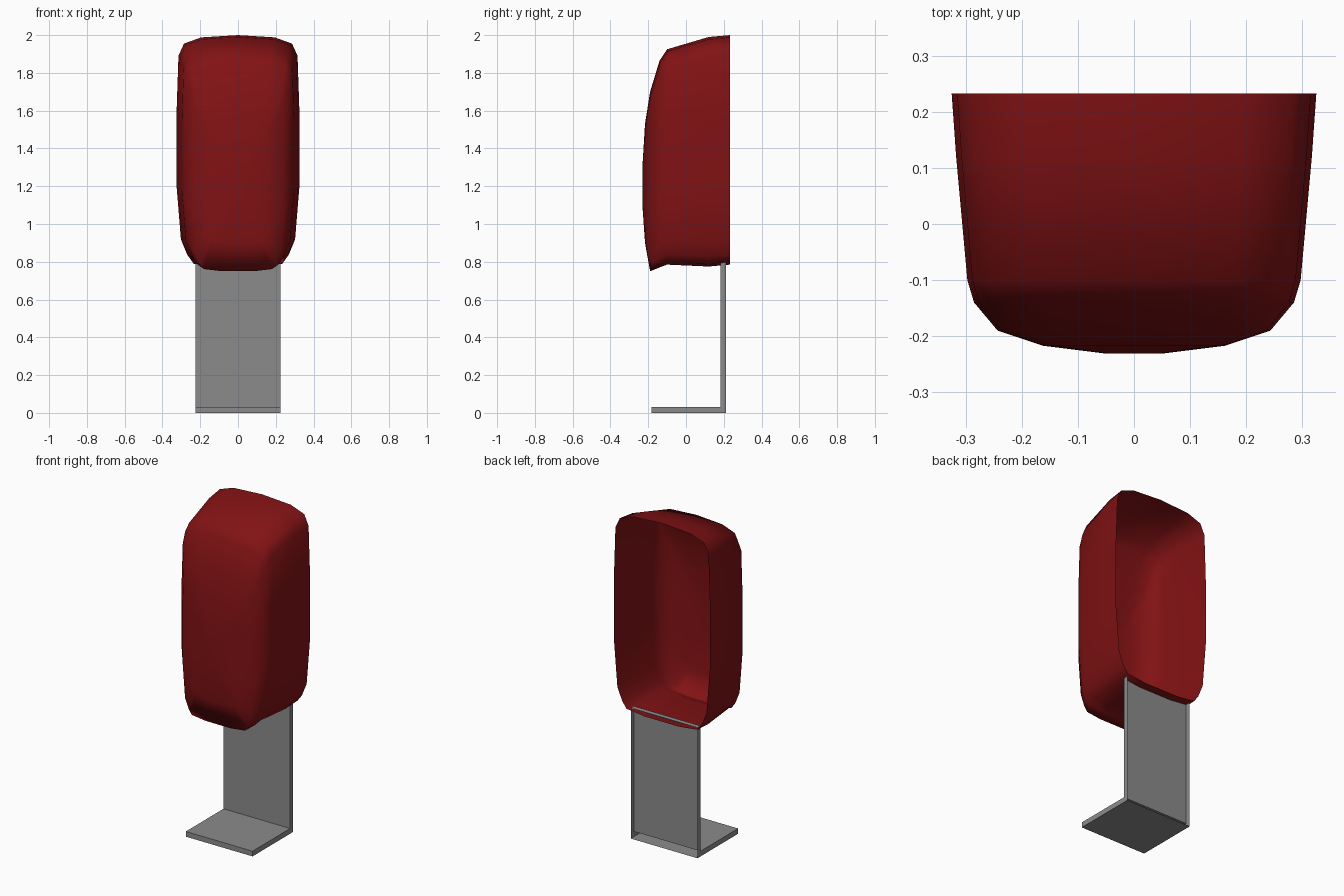
import bpy
import bmesh

cube = bpy.data.objects.get("Cube")
if cube:
    bpy.data.objects.remove(cube, do_unlink=True)


def material(name, rgb):
    m = bpy.data.materials.new(name)
    m.use_nodes = True
    m.diffuse_color = (*rgb, 1)
    m.node_tree.nodes["Principled BSDF"].inputs["Base Color"].default_value = (*rgb, 1)
    return m


def make_object(name, bm, mat, smooth):
    bmesh.ops.recalc_face_normals(bm, faces=bm.faces)
    mesh = bpy.data.meshes.new(name)
    bm.to_mesh(mesh)
    bm.free()
    mesh.materials.append(mat)
    for p in mesh.polygons:
        p.use_smooth = smooth
    ob = bpy.data.objects.new(name, mesh)
    bpy.context.collection.objects.link(ob)
    return ob


red = material("dark red", (0.22, 0.006, 0.007))
grey = material("grey metal", (0.26, 0.26, 0.26))

# Half outline of the cover, top to bottom: (share of half width, share of height)
half = [(0, 1), (.6, .99), (.88, .963), (.97, .91), (1, .67), (1, .34),
        (.93, .11), (.83, .045), (.74, .012), (.35, 0), (0, 0)]
outline = half + [(-x, t) for x, t in half[-2:0:-1]]

# Sections from the open back to the domed front: (y, half width, bottom, top)
sections = [(.233, .325, .785, 2.0), (.12, .317, .775, 1.99),
            (-.1, .297, .785, 1.925), (-.14, .285, .77, 1.865),
            (-.19, .243, .75, 1.7), (-.217, .162, .9, 1.53),
            (-.231, .05, 1.1, 1.3)]

bm = bmesh.new()
rings = [[bm.verts.new((w * x, y, lo + (hi - lo) * t)) for x, t in outline]
         for y, w, lo, hi in sections]
n = len(outline)
for a, b in zip(rings, rings[1:]):
    for i in range(n):
        j = (i + 1) % n
        bm.faces.new((a[i], a[j], b[j], b[i]))
bm.faces.new(rings[-1])
make_object("cover_shell", bm, red, True)

# Bent sheet bracket: L profile in y, z, swept across x and left open at the back
profile = [(.212, .8), (.182, .8), (.182, .032), (-.182, .032), (-.182, 0), (.212, 0)]
bm = bmesh.new()
left, right = [[bm.verts.new((x, y, z)) for y, z in profile] for x in (.226, -.226)]
for i in range(len(profile) - 1):
    bm.faces.new((left[i], left[i + 1], right[i + 1], right[i]))
for side in (left, right):
    bm.faces.new(side)
make_object("bracket", bm, grey, False)
